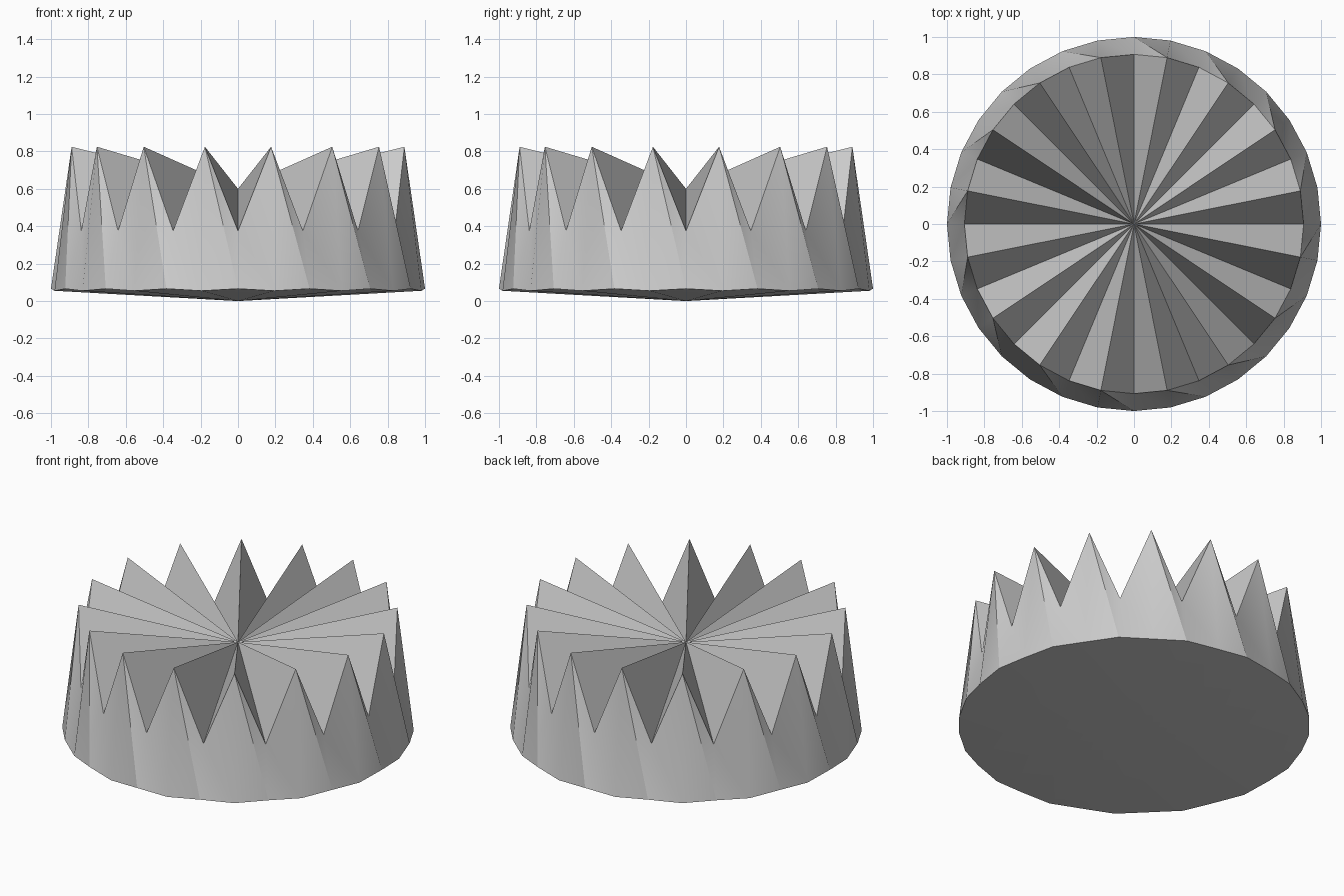
import bpy, bmesh, math

if "Cube" in bpy.data.objects:
    bpy.data.objects.remove(bpy.data.objects["Cube"])

SIDES = 32


def ring(bm, radius, z_even, z_odd):
    """Ring of vertices whose height alternates between two values."""
    verts = []
    for i in range(SIDES):
        a = 2 * math.pi * i / SIDES
        z = z_odd if i % 2 else z_even
        verts.append(bm.verts.new((radius * math.cos(a), radius * math.sin(a), z)))
    return verts


bm = bmesh.new()

# Zigzag rim, slightly wavy base edge, and the two fan centres
rim = ring(bm, 0.907, 0.375, 0.825)
base = ring(bm, 1.0, 0.066, 0.055)
top_centre = bm.verts.new((0, 0, 0.6))
bottom_centre = bm.verts.new((0, 0, 0))

for i in range(SIDES):
    j = (i + 1) % SIDES
    bm.faces.new((top_centre, rim[i], rim[j]))        # pleated top
    bm.faces.new((rim[i], base[i], base[j]))          # tapered wall
    bm.faces.new((rim[i], base[j], rim[j]))
    bm.faces.new((bottom_centre, base[j], base[i]))   # shallow underside

mesh = bpy.data.meshes.new("pleated_cup")
bm.to_mesh(mesh)
bm.free()

grey = bpy.data.materials.new("light_grey")
grey.diffuse_color = (0.6, 0.6, 0.6, 1)
grey.use_nodes = True
grey.node_tree.nodes["Principled BSDF"].inputs["Base Color"].default_value = grey.diffuse_color
mesh.materials.append(grey)

cup = bpy.data.objects.new("pleated_cup", mesh)
bpy.context.collection.objects.link(cup)
bpy.context.view_layer.objects.active = cup
cup.select_set(True)
bpy.ops.object.shade_smooth_by_angle(angle=math.radians(30))
